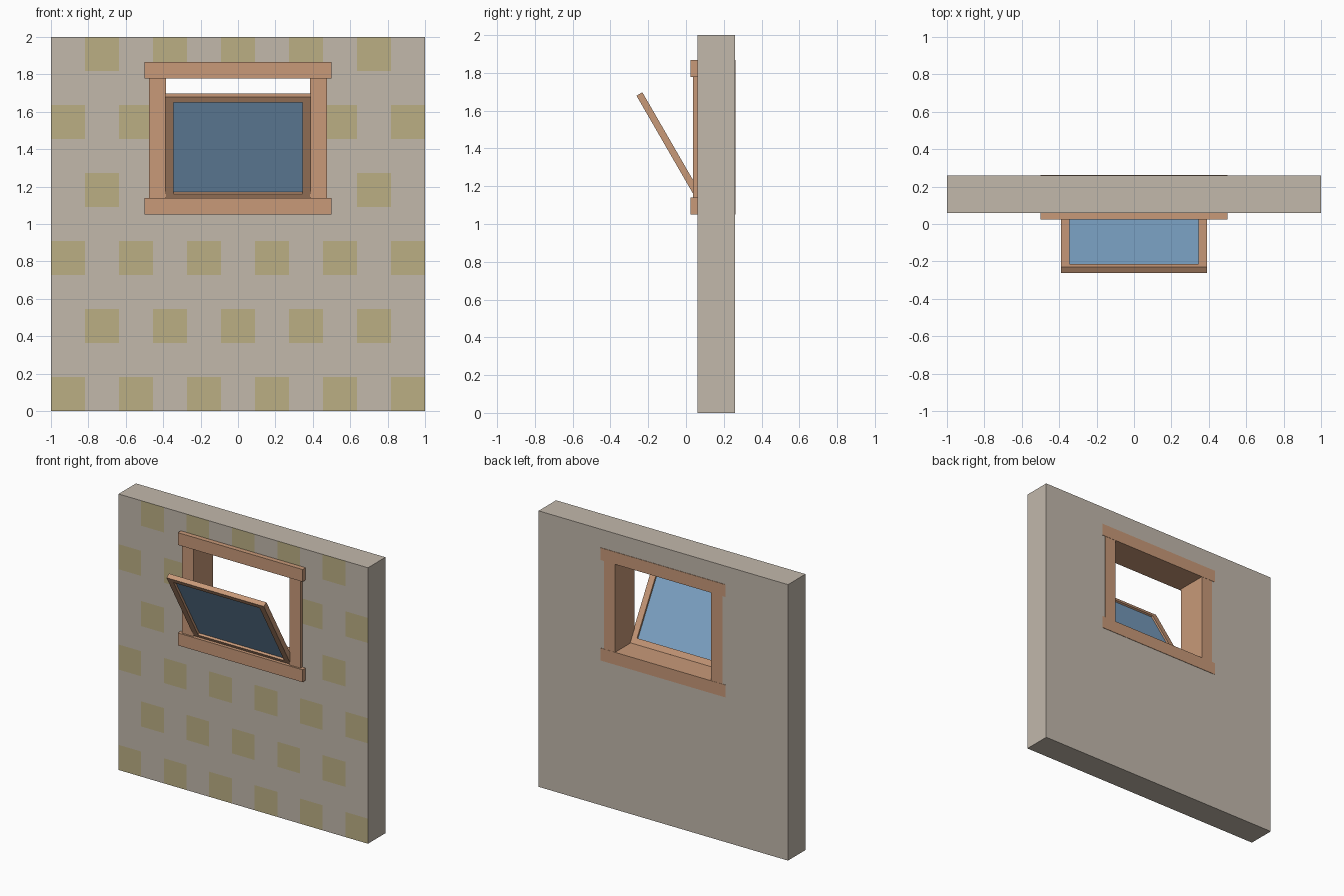
import bpy, bmesh, math
from mathutils import Matrix, Vector

if "Cube" in bpy.data.objects:
    bpy.data.objects.remove(bpy.data.objects["Cube"])


def material(name, rgb):
    m = bpy.data.materials.new(name)
    m.diffuse_color = (*rgb, 1)
    m.use_nodes = True
    m.node_tree.nodes["Principled BSDF"].inputs["Base Color"].default_value = m.diffuse_color
    return m


PLASTER = material("plaster", (0.54, 0.48, 0.41))
YELLOW = material("yellow_tile", (0.50, 0.43, 0.23))
WOOD = material("wood", (0.58, 0.32, 0.19))
GLASS = material("glass", (0.21, 0.38, 0.58))


def finish(bm, name, *mats):
    bmesh.ops.recalc_face_normals(bm, faces=bm.faces)
    me = bpy.data.meshes.new(name)
    bm.to_mesh(me)
    bm.free()
    for m in mats:
        me.materials.append(m)
    ob = bpy.data.objects.new(name, me)
    bpy.context.collection.objects.link(ob)
    return ob


def box(name, lo, hi, mat, frame=Matrix()):
    lo, hi = Vector(lo), Vector(hi)
    bm = bmesh.new()
    bmesh.ops.create_cube(bm, size=1)
    for v in bm.verts:
        v.co = (lo + hi) / 2 + v.co * (hi - lo)
    ob = finish(bm, name, mat)
    ob.matrix_world = frame
    return ob


# Wall: 11 x 11 front grid around the window hole, extruded back
FRONT, BACK, N = 0.06, 0.26, 11
HX, HZ0, HZ1 = 0.43, 1.10, 1.82
step = 2 / N
xs = sorted([-1 + i * step for i in range(N + 1)] + [-HX, HX])
zs = sorted([i * step for i in range(N + 1)] + [HZ0, HZ1])
bm = bmesh.new()
grid = [[bm.verts.new((x, FRONT, z)) for z in zs] for x in xs]
for i in range(len(xs) - 1):
    for j in range(len(zs) - 1):
        cx, cz = (xs[i] + xs[i + 1]) / 2, (zs[j] + zs[j + 1]) / 2
        if abs(cx) < HX and HZ0 < cz < HZ1:
            continue
        bm.faces.new((grid[i][j], grid[i + 1][j], grid[i + 1][j + 1], grid[i][j + 1]))
bmesh.ops.delete(bm, geom=[v for v in bm.verts if not v.link_faces], context='VERTS')
ext = bmesh.ops.extrude_face_region(bm, geom=bm.faces[:], use_keep_orig=True)
for v in ext['geom']:
    if isinstance(v, bmesh.types.BMVert):
        v.co.y = BACK
# Yellow squares: every other row, staggered columns
for f in bm.faces:
    c = f.calc_center_median()
    if all(abs(v.co.y - FRONT) < 1e-4 for v in f.verts):
        col, row = int((c.x + 1) / step), int(c.z / step)
        if row % 2 == 0 and (col + row // 2) % 2 == 0:
            f.material_index = 1
finish(bm, "wall", PLASTER, YELLOW)

# Window frame running through the wall
box("frame_head", (-0.5, 0.025, 1.778), (0.5, 0.263, 1.867), WOOD)
box("frame_sill", (-0.5, 0.025, 1.05), (0.5, 0.263, 1.14), WOOD)
for side, s in (("left", -1), ("right", 1)):
    box(f"frame_jamb_{side}", (s * 0.43 - 0.045, 0.038, 1.14),
        (s * 0.43 + 0.045, 0.2615, 1.778), WOOD)

# Sash hinged at the bottom, leaning out 30 degrees (local z runs up the sash)
tilt = Matrix.Translation((0, 0.089, 1.143)) @ Matrix.Rotation(math.radians(30), 4, 'X')
W, L, T = 0.39, 0.64, 0.036
box("sash_top_rail", (-W, -T, L - 0.035), (W, 0, L), WOOD, tilt)
box("sash_bottom_rail", (-W, -T, 0), (W, 0, 0.042), WOOD, tilt)
for side, s in (("left", -1), ("right", 1)):
    box(f"sash_stile_{side}", (s * 0.3675 - 0.0225, -T, 0.042),
        (s * 0.3675 + 0.0225, 0, L - 0.035), WOOD, tilt)
box("glass_pane", (-0.346, -0.019, 0.04), (0.346, -0.013, L - 0.033), GLASS, tilt)
